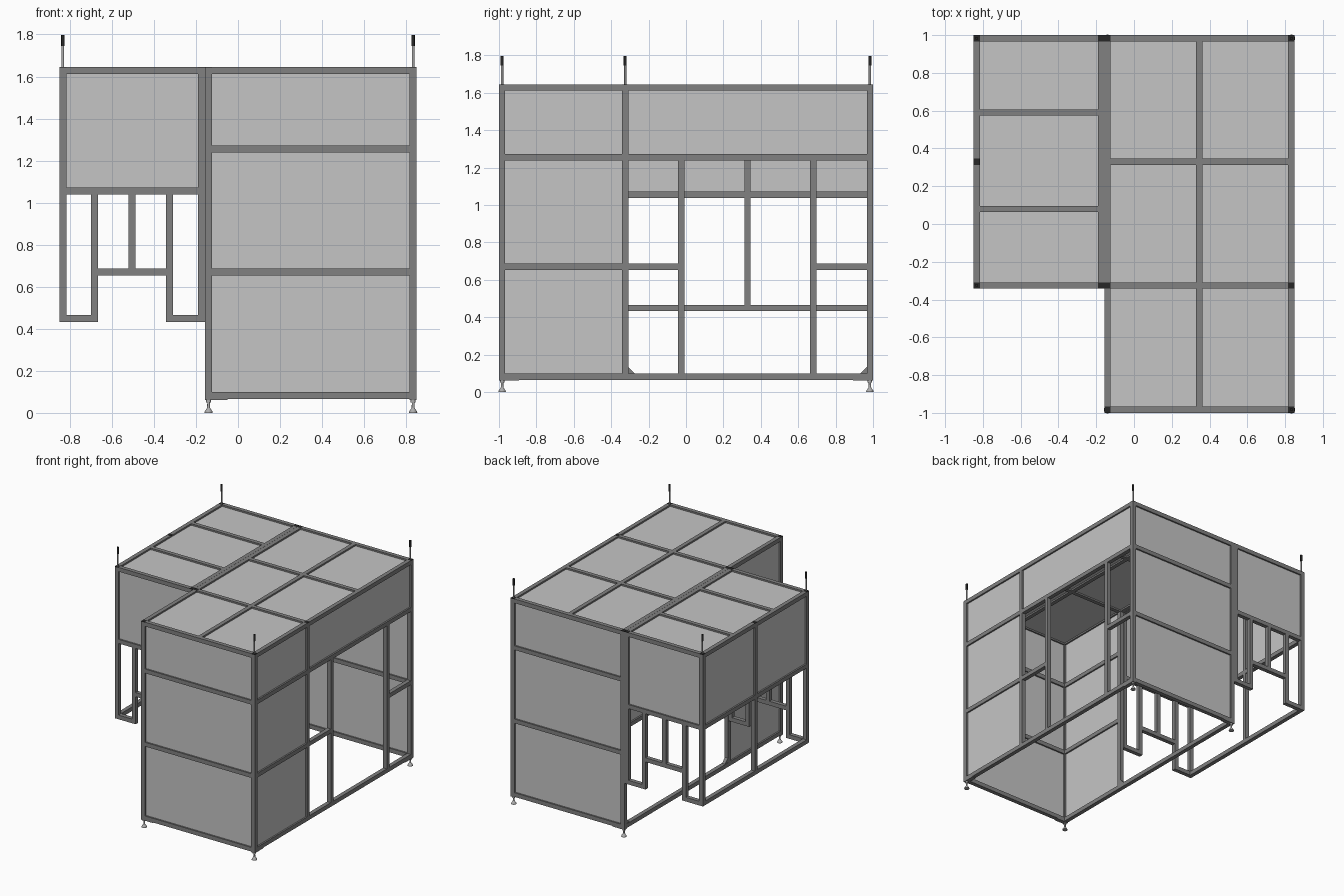
import bpy, bmesh
from mathutils import Vector

if "Cube" in bpy.data.objects:
    bpy.data.objects.remove(bpy.data.objects["Cube"])

def mat(name, r, g, b):
    m = bpy.data.materials.new(name)
    m.diffuse_color = (r, g, b, 1)
    m.use_nodes = True
    m.node_tree.nodes["Principled BSDF"].inputs["Base Color"].default_value = m.diffuse_color
    return m

FRAME = mat("frame grey", 0.22, 0.22, 0.22)
PANEL = mat("panel grey", 0.56, 0.56, 0.56)
METAL = mat("foot metal", 0.42, 0.42, 0.42)
BLACK = mat("black plastic", 0.02, 0.02, 0.02)

W = 0.033                                  # frame profile width
XC, XI, XL, XR = -0.833, -0.174, -0.14, 0.833
YF, YM, YB = -0.983, -0.325, 0.983
Z0, ZT = 0.082, 1.629                      # base and roof rail centres
ZLOW, ZMID, ZSIDE, ZUP = 0.45, 0.67, 1.055, 1.255
H = W / 2

def add(name, bm, m):
    me = bpy.data.meshes.new(name)
    bmesh.ops.recalc_face_normals(bm, faces=bm.faces)
    bm.to_mesh(me)
    bm.free()
    me.materials.append(m)
    ob = bpy.data.objects.new(name, me)
    bpy.context.collection.objects.link(ob)
    return ob

def box(name, lo, hi, m):
    bm = bmesh.new()
    bmesh.ops.create_cube(bm, size=1)
    lo, hi = Vector(lo), Vector(hi)
    for v in bm.verts:
        v.co = Vector([(lo[i] + hi[i]) / 2 + v.co[i] * (hi[i] - lo[i]) for i in range(3)])
    return add(name, bm, m)

def post(name, x, y, z0, z1):
    box(name, (x - H, y - H, z0), (x + H, y + H, z1), FRAME)

def rail_x(name, x0, x1, y, z):
    box(name, (x0 + H, y - H, z - H), (x1 - H, y + H, z + H), FRAME)

def rail_y(name, x, y0, y1, z):
    box(name, (x - H, y0 + H, z - H), (x + H, y1 - H, z + H), FRAME)

def panel(name, lo, hi):
    """Sheet centred in the frame; the axis where lo equals hi is its thickness."""
    t = 0.004
    box(name, [a - t if a == b else a for a, b in zip(lo, hi)],
        [b + t if a == b else b for a, b in zip(lo, hi)], PANEL)

def lathe(name, x, y, rings, m, n=16):
    """Round part from (radius, z) rings."""
    bm = bmesh.new()
    for (r0, z0), (r1, z1) in zip(rings, rings[1:]):
        g = bmesh.ops.create_cone(bm, cap_ends=True, segments=n, radius1=r0, radius2=r1, depth=z1 - z0)
        bmesh.ops.translate(bm, verts=g["verts"], vec=(x, y, (z0 + z1) / 2))
    ob = add(name, bm, m)
    for p in ob.data.polygons:
        p.use_smooth = abs(p.normal.z) < 0.9

TOP = ZT + H
# main booth posts
for x in (XL, XR):
    for y in (YF, YM, YB):
        post("main_post", x, y, Z0 - H, TOP - 0.003)
# side cabin posts
for x in (XC, XI):
    for y in (YM, YB):
        post("cabin_post", x, y, ZLOW - H, TOP - 0.003)
post("cabin_middle_post", XC, (YM + YB) / 2, ZLOW + H, TOP - 0.003)

# dark end caps on the posts
for x, y in [(XL, YF), (XL, YM), (XL, YB), (XR, YF), (XR, YM), (XR, YB),
             (XI, YM), (XI, YB), (XC, YM), (XC, YB), (XC, (YM + YB) / 2)]:
    box("post_end_cap", (x - H, y - H, TOP - 0.003), (x + H, y + H, TOP), BLACK)

# main booth: front and back walls
for y in (YF, YB):
    for z in (Z0, ZMID, ZUP, ZT):
        rail_x("main_wall_rail", XL, XR, y, z)
    panel("main_wall_panel", (XL, y, Z0), (XR, y, ZT))

# main booth: side rails
for x in (XL, XR):
    for a, b in ((YF, YM), (YM, YB)):
        for z in (Z0, ZT):
            rail_y("main_side_rail", x, a, b, z)
    for z in (ZMID, ZUP):
        rail_y("main_side_rail", x, YF, YM, z)
    panel("main_side_panel", (x, YF, Z0), (x, YM, ZT))

# right side doorway
rail_y("doorway_header", XR, YM, YB, ZUP)
panel("doorway_upper_panel", (XR, YM, ZUP), (XR, YB, ZT))
for y in (-0.025, 0.68):
    post("doorway_upright", XR, y, Z0 + H, ZUP - H)
rail_y("doorway_short_rail", XR, YM, -0.025, ZMID)
rail_y("doorway_short_rail", XR, 0.68, YB, ZMID)

# main roof
rail_y("roof_middle_rail", 0.345, YF, YB, ZT)
for y in (YM, 0.33):
    rail_x("roof_cross_rail", XL, 0.345, y, ZT)
    rail_x("roof_cross_rail", 0.345, XR, y, ZT)
panel("main_roof_panel", (XL, YF, ZT), (XR, YB, ZT))

# cabin front and back walls with open lower frames
for y in (YM, YB):
    for z in (ZSIDE, ZT):
        rail_x("cabin_wall_rail", XC, XI, y, z)
    panel("cabin_wall_panel", (XC, y, ZSIDE), (XI, y, ZT))
    for x in (-0.682, -0.326):
        post("cabin_upright", x, y, ZLOW - H, ZSIDE - H)
    post("cabin_short_upright", -0.505, y, ZMID + H, ZSIDE - H)
    rail_x("cabin_middle_rail", -0.682, -0.326, y, ZMID)
    rail_x("cabin_bottom_rail", XC, -0.682, y, ZLOW)
    rail_x("cabin_bottom_rail", -0.326, XI, y, ZLOW)

# cabin outer side and roof
rail_y("cabin_bottom_side_rail", XC, YM, YB, ZLOW)
ym = (YM + YB) / 2
for a, b in ((YM, ym), (ym, YB)):
    for z in (ZSIDE, ZT):
        rail_y("cabin_side_rail", XC, a, b, z)
panel("cabin_side_panel", (XC, YM, ZSIDE), (XC, YB, ZT))
rail_y("cabin_inner_roof_rail", XI, YM, YB, ZT)
for y in (0.08, 0.59):
    rail_x("cabin_roof_rail", XC, XI, y, ZT)
panel("cabin_roof_panel", (XC, YM, ZT), (XI, YB, ZT))

# corner gussets on the open side of the base
for y, d in ((YM + H, 1), (YB - H, -1)):
    bm = bmesh.new()
    z = Z0 + H
    tri = [(y, z), (y + d * 0.035, z), (y, z + 0.035)]
    f = bm.faces.new([bm.verts.new((XL - 0.013, a, b)) for a, b in tri])
    g = bmesh.ops.extrude_face_region(bm, geom=[f])
    bmesh.ops.translate(bm, vec=(0.026, 0, 0),
                        verts=[v for v in g["geom"] if isinstance(v, bmesh.types.BMVert)])
    add("corner_gusset", bm, FRAME)

# levelling feet and their mounting plates
B = Z0 - H
for y, s in ((YF, 1), (YB, -1)):
    for x in (XL, XR):
        lathe("levelling_foot", x, y, [(0.020, 0), (0.018, 0.008), (0.007, 0.024),
                                       (0.006, 0.05), (0.012, 0.0501), (0.012, B)], METAL)
    box("foot_plate", (XL - H, y - H, B - 0.005), (XL + 0.09, y + H, B), FRAME)
    a, b = sorted((y - s * H, y + s * 0.09))
    box("foot_plate", (XR - H, a, B - 0.005), (XR + H, b, B), FRAME)

# roof corner masts with black tips
for x, y in ((XC, YM), (XC, YB), (XR, YF), (XR, YB)):
    lathe("mast_tube", x, y, [(0.006, TOP - 0.01), (0.006, 1.75)], METAL)
    lathe("mast_tip", x, y, [(0.008, 1.745), (0.008, 1.797)], BLACK)
